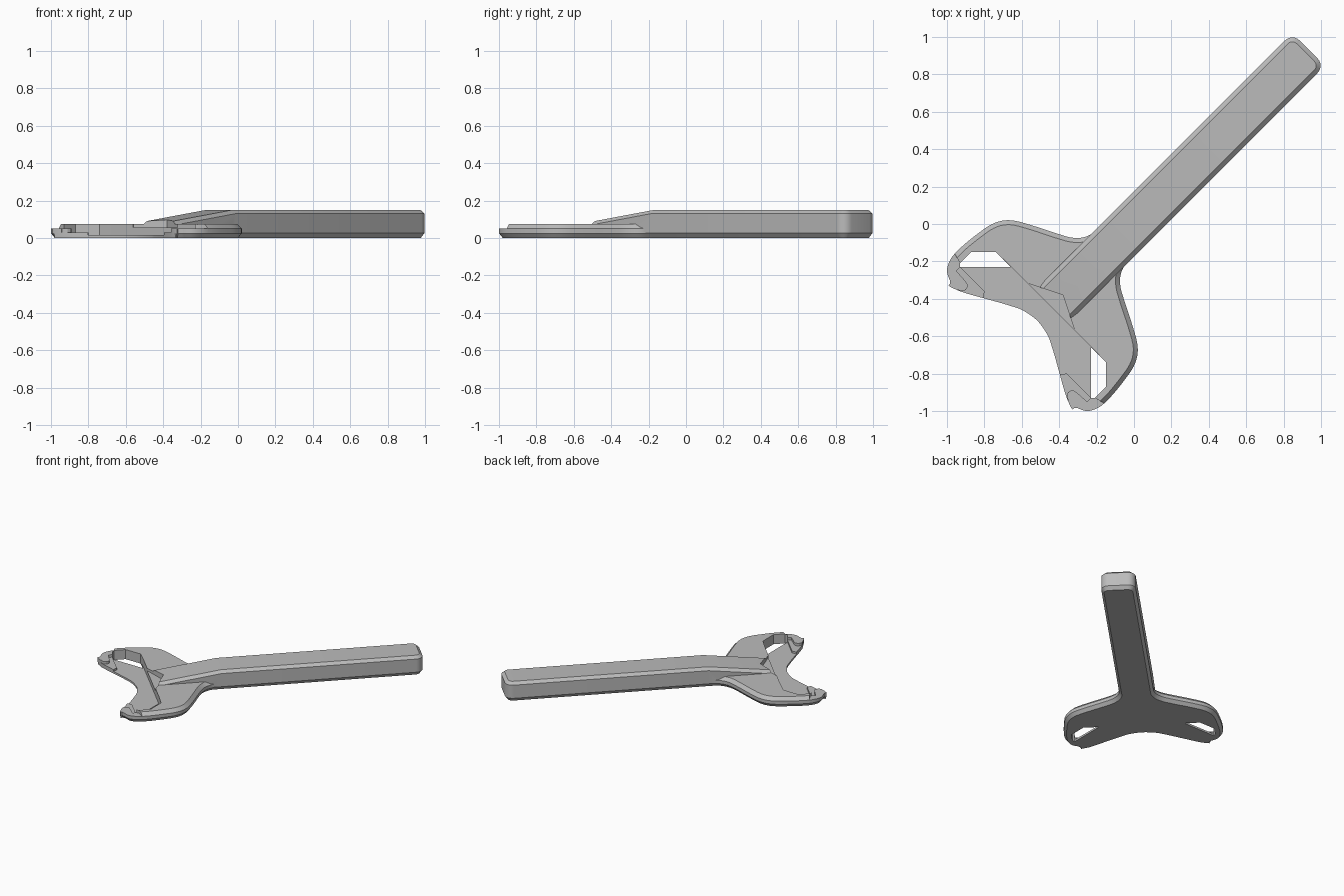
import bpy, bmesh, math
from mathutils import Vector

cube = bpy.data.objects.get("Cube")
if cube:
    bpy.data.objects.remove(cube, do_unlink=True)

grey = bpy.data.materials.new("plain_grey")
grey.use_nodes = True
grey.diffuse_color = (0.5, 0.5, 0.5, 1)
grey.node_tree.nodes["Principled BSDF"].inputs["Base Color"].default_value = (0.5, 0.5, 0.5, 1)
R = math.sqrt(0.5)


def swap(points):
    """Mirror across the handle axis."""
    return [(p[1], p[0], *p[2:]) for p in reversed(points)]


def spline(points, steps):
    """Open smooth curve through the points."""
    pts = [Vector(p) for p in points]
    out = []
    for i in range(len(pts) - 1):
        b, c = pts[i], pts[i + 1]
        length = (c - b).length
        m0 = (c - pts[i - 1]).normalized() * length if i else c - b
        m1 = (pts[i + 2] - b).normalized() * length if i + 2 < len(pts) else c - b
        for k in range(steps):
            t = k / steps
            out.append(b * (2*t**3 - 3*t**2 + 1) + m0 * (t**3 - 2*t*t + t)
                       + c * (3*t*t - 2*t**3) + m1 * (t**3 - t*t))
    return out + [pts[-1]]


def inset(points, weights, amount):
    """Move each outline point inwards by its weighted amount."""
    out, n = [], len(points)
    area = sum(points[i - 1].cross(points[i]) for i in range(n))
    side = 1 if area > 0 else -1
    for i, p in enumerate(points):
        d0 = (p - points[i - 1]).normalized()
        d1 = (points[(i + 1) % n] - p).normalized()
        t = (d0 + d1).normalized()
        scale = 1 / max(0.6, t.dot(d1))
        out.append(p + Vector((-t.y, t.x)) * side * amount * weights[i] * scale)
    return out


def loft(name, rings, fold=None):
    """Solid from stacked rings; fold names two top points joined by a crease."""
    bm = bmesh.new()
    loops = [[bm.verts.new(p) for p in ring] for ring in rings]
    n = len(loops[0])
    for a, b in zip(loops, loops[1:]):
        for i in range(n):
            j = (i + 1) % n
            bm.faces.new((a[i], a[j], b[j], b[i]))
    bm.faces.new(loops[0])
    bm.faces.new(loops[-1])
    if fold:
        bmesh.ops.connect_verts(bm, verts=[loops[-1][i] for i in fold])
    bmesh.ops.recalc_face_normals(bm, faces=bm.faces)
    mesh = bpy.data.meshes.new(name)
    bm.to_mesh(mesh)
    bm.free()
    obj = bpy.data.objects.new(name, mesh)
    bpy.context.collection.objects.link(obj)
    mesh.materials.append(grey)
    return obj


def combine(target, other, operation):
    mod = target.modifiers.new("combine", "BOOLEAN")
    mod.operation, mod.object, mod.solver = operation, other, "EXACT"
    bpy.context.view_layer.objects.active = target
    bpy.ops.object.modifier_apply(modifier=mod.name)
    bpy.data.objects.remove(other, do_unlink=True)


def cut(target, points, floor):
    combine(target, loft("cutter", [[(x, y, z) for x, y in points] for z in (floor, 0.3)]),
            "DIFFERENCE")


# Forked head: x, y and chamfer weight, the mouth edge being left square
half = [(-0.16, 0, 1), (-0.21, -0.04, 1), (-0.25, -0.065, 1), (-0.30, -0.075, 1),
        (-0.36, -0.067, 1), (-0.56, -0.003, 1), (-0.66, 0.02, 1), (-0.74, 0.008, 1),
        (-0.82, -0.04, 1), (-0.96, -0.16, 1), (-1.0, -0.24, 1), (-0.985, -0.30, 1),
        (-0.93, -0.36, 0), (-0.62, -0.45, 0), (-0.56, -0.483, 0)]
curve = spline(half + [(-0.517, -0.517, 0)] + swap(half), 4)
outline = [Vector((p.x, p.y)) for p in curve]
weights = [min(1, max(0, p.z)) for p in curve]
rings = []
for z, amount in ((0, 0.02), (0.025, 0), (0.05, 0), (0.075, 0.024)):
    rings.append([(p.x, p.y, z) for p in inset(outline, weights, amount)])
body = loft("wrench_body", rings)

# Handle: rounded bar along the diagonal, its top ramping down to the head
start, fold_u, end, wide, rad = -0.66, -0.14, 1.32, 0.123, 0.055
bar = [Vector((start, wide)), Vector((fold_u, wide))]
for sign in (1, -1):
    for k in range(7):
        a = math.radians(90 - 15 * k if sign > 0 else -15 * k)
        bar.append(Vector((end - rad + rad * math.cos(a),
                           sign * (wide - rad) + rad * math.sin(a))))
bar += [Vector((fold_u, -wide)), Vector((start, -wide))]


def bar_ring(amount, height):
    return [((p.x - p.y) * R, (p.x + p.y) * R, height(p.x))
            for p in inset(bar, [1] * len(bar), amount)]


def ramp(u):
    return 0.15 + 0.133 * min(0, u - fold_u)


handle = loft("handle", [bar_ring(0.02, lambda u: 0), bar_ring(0, lambda u: 0.027),
                         bar_ring(0, lambda u: ramp(u) - 0.02), bar_ring(0.023, ramp)],
              fold=(1, len(bar) - 2))
combine(body, handle, "UNION")

# V notch where the handle meets the mouth
cut(body, [(-0.56, -0.32), (-0.38, -0.38), (-0.32, -0.56), (-0.6, -0.6)], 0.055)

# Mouth pocket
pocket = [(-0.66, -0.225), (-0.74, -0.15), (-0.87, -0.15), (-0.93, -0.21),
          (-0.93, -0.23), (-0.80, -0.36), (-0.81, -0.48), (-0.65, -0.65)]
cut(body, pocket + swap(pocket[:-1]), 0.015)

# Lowered jaw tips, ledges beside the rounded fingers, and the openings
tip = [(-0.99, -0.12), (-0.955, -0.165), (-0.93, -0.21), (-0.93, -0.23),
       (-0.79, -0.355), (-0.78, -0.5), (-1.1, -0.5), (-1.1, -0.12)]
finger = [(-0.92 + 0.03 * math.cos(a), -0.33 + 0.03 * math.sin(a))
          for a in [math.radians(45 - 30 * k) for k in range(7)]]
ledge = ([(-0.925, -0.225), (-0.95, -0.25)] + finger
         + [(-0.96, -0.38), (-0.96, -0.5), (-0.78, -0.5), (-0.785, -0.365)])
opening = [(-0.93, -0.23), (-0.93, -0.21), (-0.87, -0.15), (-0.74, -0.15), (-0.66, -0.23)]
for points, floor in ((tip, 0.05), (ledge, 0.03), (opening, -0.1)):
    cut(body, points, floor)
    cut(body, swap(points), floor)

bpy.ops.object.select_all(action="DESELECT")
body.select_set(True)
bpy.context.view_layer.objects.active = body
bpy.ops.object.shade_smooth_by_angle(angle=math.radians(25))
